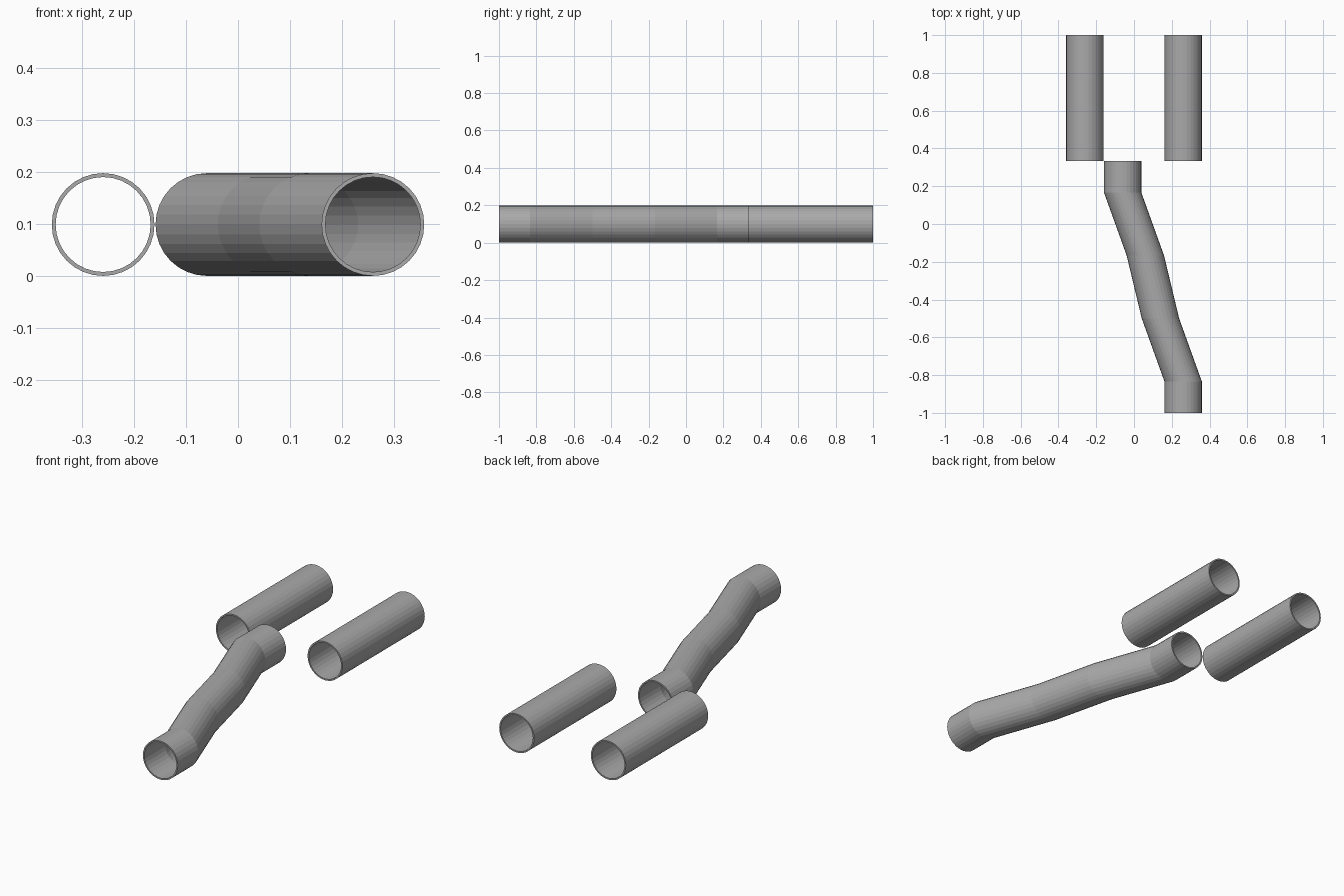
import bpy, bmesh, math

if "Cube" in bpy.data.objects:
    bpy.data.objects.remove(bpy.data.objects["Cube"])

R_OUT, R_IN, SIDES = 0.099, 0.0915, 32

grey = bpy.data.materials.new("pipe grey")
grey.diffuse_color = (0.4, 0.4, 0.4, 1)
grey.use_nodes = True
grey.node_tree.nodes["Principled BSDF"].inputs["Base Color"].default_value = grey.diffuse_color


def pipe(name, path):
    """Hollow pipe through (x, y) stations; every cross-section faces along y."""
    bm = bmesh.new()

    def ring(x, y, r):
        return [bm.verts.new((x + r * math.cos(a), y, R_OUT + r * math.sin(a)))
                for a in (2 * math.pi * i / SIDES for i in range(SIDES))]

    # outer skin one way, inner skin back, closed into a loop by the end rims
    rings = [ring(x, y, R_OUT) for x, y in path]
    rings += [ring(x, y, R_IN) for x, y in reversed(path)]
    for a, b in zip(rings, rings[1:] + rings[:1]):
        for i in range(SIDES):
            j = (i + 1) % SIDES
            bm.faces.new((a[i], a[j], b[j], b[i]))
    bmesh.ops.recalc_face_normals(bm, faces=bm.faces)
    mesh = bpy.data.meshes.new(name)
    bm.to_mesh(mesh)
    bm.free()
    mesh.materials.append(grey)
    bpy.context.collection.objects.link(bpy.data.objects.new(name, mesh))


# Straight pipes at the back
for side, x in (("left", -0.26), ("right", 0.26)):
    pipe(f"straight_pipe_{side}", [(x, 1 / 3), (x, 1)])

# Two offset bends joined end to end
pipe("offset_pipe_back", [(-0.06, 1 / 3), (-0.06, 1 / 6), (0.06, -1 / 6), (0.10, -1 / 3)])
pipe("offset_pipe_front", [(0.10, -1 / 3), (0.14, -0.5), (0.26, -5 / 6), (0.26, -1)])
